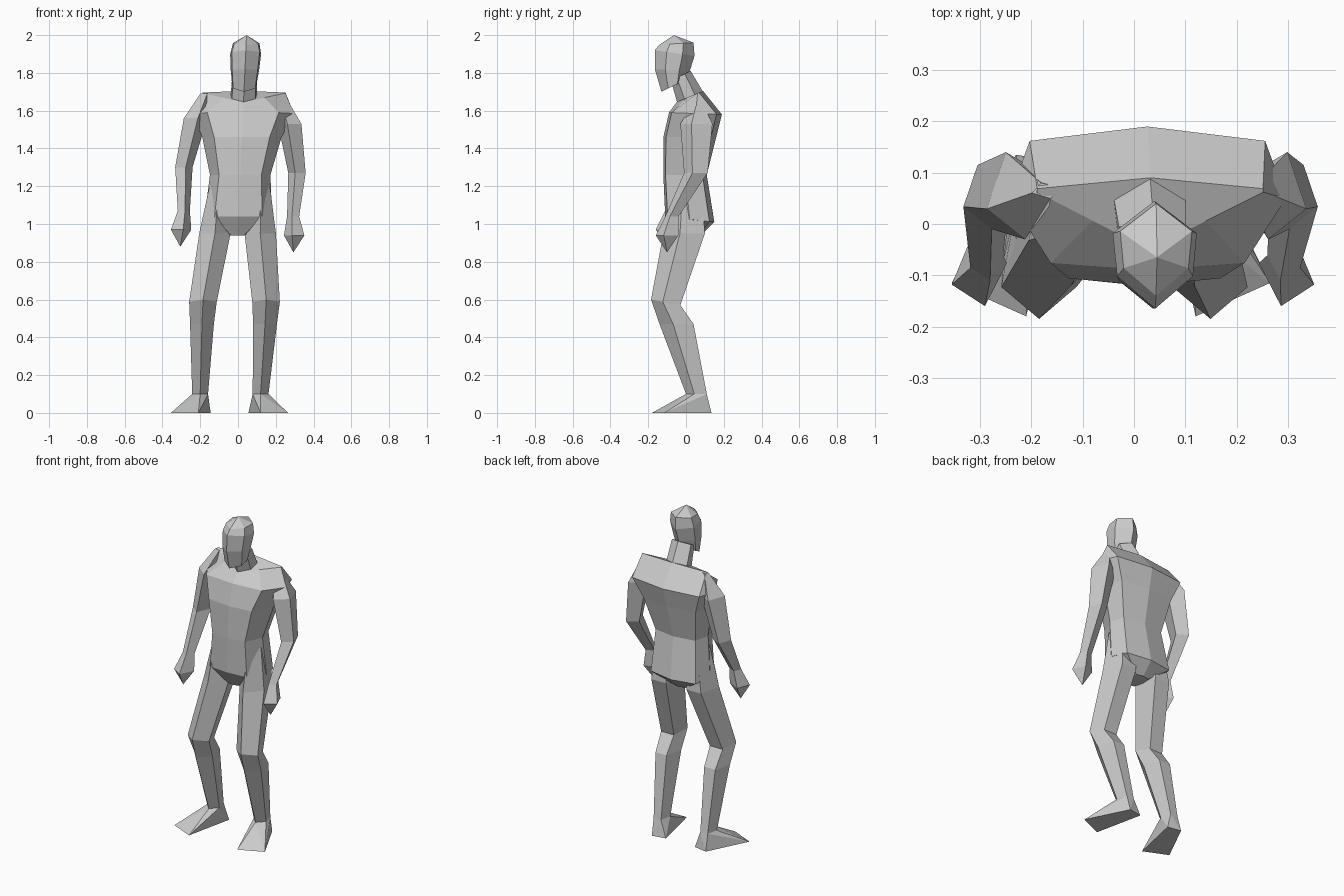
import bpy, bmesh

if "Cube" in bpy.data.objects:
    bpy.data.objects.remove(bpy.data.objects["Cube"], do_unlink=True)

mat = bpy.data.materials.new("plain grey")
mat.use_nodes = True
mat.diffuse_color = (0.6, 0.6, 0.6, 1)
mat.node_tree.nodes["Principled BSDF"].inputs["Base Color"].default_value = mat.diffuse_color


def place(side, x, y, z):
    """Put a point on one side of the body, which sways sideways with height."""
    sway = 0.045 * (z - 1)
    return (side * x + sway, y, z)


def ring(outline, side, x, z, width, front, back, slope=0):
    """Scale an outline to a half width and a front-to-back span."""
    return [place(side, x + across * width, front + depth * (back - front), z + depth * slope)
            for across, depth in outline]


def core_rings(half, sections):
    """Rings on the centre line; the half outline runs from front to back centre."""
    outline = half + [(-across, depth) for across, depth in half[-2:0:-1]]
    return [ring(outline, 1, 0, *section) for section in sections]


def finish(name, bm):
    bmesh.ops.recalc_face_normals(bm, faces=bm.faces)
    mesh = bpy.data.meshes.new(name)
    bm.to_mesh(mesh)
    bm.free()
    mesh.materials.append(mat)
    obj = bpy.data.objects.new(name, mesh)
    bpy.context.collection.objects.link(obj)


def loft(name, rings):
    """Skin a stack of rings; a ring of zero size becomes a point."""
    bm = bmesh.new()
    rows = [[bm.verts.new(point) for point in points] for points in rings]
    for lower, upper in zip(rows, rows[1:]):
        for i in range(len(lower)):
            bm.faces.new((lower[i - 1], lower[i], upper[i], upper[i - 1]))
    bm.faces.new(rows[0])
    bm.faces.new(rows[-1])
    bmesh.ops.remove_doubles(bm, verts=bm.verts, dist=0.0001)
    finish(name, bm)


# Sections below list height, half width, front, back and backward slope

# Torso, from crotch to chest, closed by flat sloping shoulders
torso_half = [(0, 0), (0.7, 0.05), (1, 0.5), (0.85, 0.9), (0, 1)]
shoulder_half = [(0, 0), (0.5, 0.4), (1, 0.8), (1, 0.85), (0, 1)]
torso = core_rings(torso_half, [
    (0.94, 0.05, -0.05, 0.08, 0),
    (1.04, 0.18, -0.11, 0.15, -0.03),
    (1.26, 0.16, -0.12, 0.11, 0),
    (1.46, 0.21, -0.12, 0.16, 0),
    (1.59, 0.27, -0.09, 0.19, -0.01),
])
loft("torso", torso + core_rings(shoulder_half, [(1.645, 0.22, -0.05, 0.09, 0.06)]))

# Neck leaning forward
head_half = [(0, 0), (0.9, 0.3), (1, 0.7), (0, 1)]
loft("neck", core_rings(head_half, [
    (1.62, 0.07, -0.04, 0.09, 0.08),
    (1.76, 0.065, -0.08, 0.025, 0.05),
]))

# Head, from chin to pointed crown
loft("head", core_rings(head_half, [
    (1.7, 0.065, -0.13, -0.01, 0.06),
    (1.82, 0.075, -0.165, 0.02, -0.01),
    (1.92, 0.082, -0.165, 0.045, -0.03),
    (1.95, 0.07, -0.14, 0.04, 0.01),
    (2, 0, -0.065, -0.065, 0),
]))

# Limb sections start with the distance from the centre line
arm_outline = [(-0.2, 0), (1, 0.35), (0.4, 1), (-1, 0.7)]
arm_sections = [
    (0.2, 1.69, 0.03, 0.05, 0.08),
    (0.25, 1.56, 0.062, -0.03, 0.14),
    (0.3, 1.3, 0.046, -0.01, 0.115),
    (0.29, 1.07, 0.032, -0.11, -0.04),
    (0.3, 0.97, 0.054, -0.16, -0.04),
    (0.3, 0.88, 0, -0.1, -0.1),
]

leg_outline = [(0, 0), (1, 0.4), (0.6, 1), (-0.6, 1), (-1, 0.4)]
ankle = (0.16, 0.1, 0.042, 0, 0.11)
leg_sections = [
    (0.11, 1.2, 0.05, -0.08, 0.08),
    (0.12, 0.95, 0.083, -0.12, 0.1),
    (0.167, 0.6, 0.073, -0.185, -0.03, -0.03),
    (0.167, 0.47, 0.063, -0.14, 0.04),
    ankle,
]

# Inner toe, outer toe, outer heel, inner heel
sole = [(0.165, -0.18), (0.31, -0.115), (0.185, 0.135), (0.1, 0.12)]

for label, side, drop in (("right", -1, 0), ("left", 1, 0.03)):
    # Arm ending in a pointed hand, the left hanging lower
    loft(label + "_arm", [ring(arm_outline, side, x, z - drop, *size)
                          for x, z, *size in arm_sections])

    # Leg with a bent knee
    loft(label + "_leg", [ring(leg_outline, side, *section) for section in leg_sections])

    # Wedge foot turned outwards
    foot = bmesh.new()
    for point in ring(leg_outline, side, *ankle) + [place(side, x, y, 0) for x, y in sole]:
        foot.verts.new(point)
    bmesh.ops.convex_hull(foot, input=foot.verts)
    finish(label + "_foot", foot)
